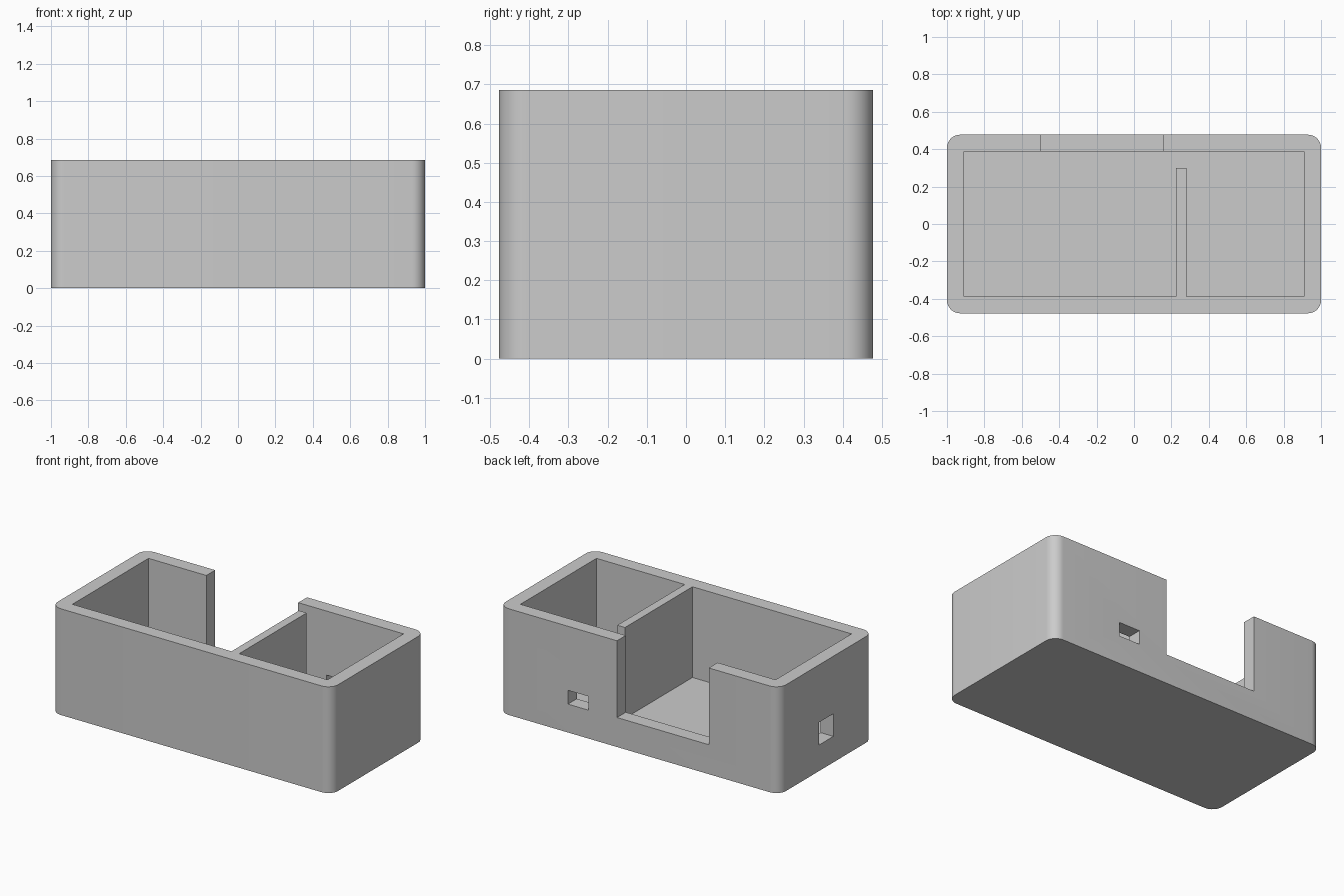
import bpy
import bmesh
import math

WIDTH, DEPTH, HEIGHT = 2.0, 0.955, 0.685
WALL, FLOOR, RADIUS = 0.09, 0.1, 0.07

if "Cube" in bpy.data.objects:
    bpy.data.objects.remove(bpy.data.objects["Cube"], do_unlink=True)

grey = bpy.data.materials.new("plain grey")
grey.use_nodes = True
grey.diffuse_color = (0.6, 0.6, 0.6, 1)
grey.node_tree.nodes["Principled BSDF"].inputs["Base Color"].default_value = (0.6, 0.6, 0.6, 1)


def prism(name, outline, z0, z1, radius=0):
    """Extrude a flat outline upwards, optionally rounding its upright edges."""
    bm = bmesh.new()
    base = bm.faces.new([bm.verts.new((x, y, z0)) for x, y in outline])
    top = bmesh.ops.extrude_face_region(bm, geom=[base])["geom"]
    verts = [v for v in top if isinstance(v, bmesh.types.BMVert)]
    bmesh.ops.translate(bm, verts=verts, vec=(0, 0, z1 - z0))
    if radius:
        upright = [e for e in bm.edges if abs(e.verts[0].co.z - e.verts[1].co.z) > 0.01]
        bmesh.ops.bevel(bm, geom=upright, offset=radius, segments=10,
                        profile=0.5, affect='EDGES')
    bmesh.ops.recalc_face_normals(bm, faces=bm.faces)
    mesh = bpy.data.meshes.new(name)
    bm.to_mesh(mesh)
    bm.free()
    mesh.materials.append(grey)
    obj = bpy.data.objects.new(name, mesh)
    bpy.context.collection.objects.link(obj)
    return obj


def rectangle(x0, x1, y0, y1):
    return [(x0, y0), (x1, y0), (x1, y1), (x0, y1)]


def cut(target, cutter):
    """Subtract the cutter from the target and discard it."""
    cutter.hide_render = True
    mod = target.modifiers.new("cut", 'BOOLEAN')
    mod.operation = 'DIFFERENCE'
    mod.solver = 'EXACT'
    mod.object = cutter
    bpy.context.view_layer.objects.active = target
    bpy.ops.object.modifier_apply(modifier=mod.name)
    bpy.data.objects.remove(cutter, do_unlink=True)


# Solid body with rounded upright corners
half_x, half_y = WIDTH / 2, DEPTH / 2
case = prism("open_case", rectangle(-half_x, half_x, -half_y, half_y), 0, HEIGHT, RADIUS)

# Cavity around a partition that stops short of the back wall
in_x, in_y = half_x - WALL, half_y - WALL
part_left, part_right, part_end = 0.28, 0.225, 0.3
cavity = [(-in_x, -in_y), (part_right, -in_y), (part_right, part_end),
          (part_left, part_end), (part_left, -in_y), (in_x, -in_y),
          (in_x, in_y), (-in_x, in_y)]
cut(case, prism("cavity_cutter", cavity, FLOOR, HEIGHT + 0.2))

# Wide slot open at the top of the back wall
cut(case, prism("slot_cutter", rectangle(-0.497, 0.158, 0.33, 0.6), 0.19, HEIGHT + 0.1))

# Small port through the back wall
cut(case, prism("back_port_cutter", rectangle(0.36, 0.508, 0.33, 0.6), 0.183, 0.272))

# Square port through the right wall
cut(case, prism("side_port_cutter", rectangle(-1.1, -0.85, -0.073, 0.073), 0.168, 0.314))

# Smooth corners, crisp edges
bpy.ops.object.select_all(action='DESELECT')
case.select_set(True)
bpy.context.view_layer.objects.active = case
bpy.ops.object.shade_smooth_by_angle(angle=math.radians(30))
